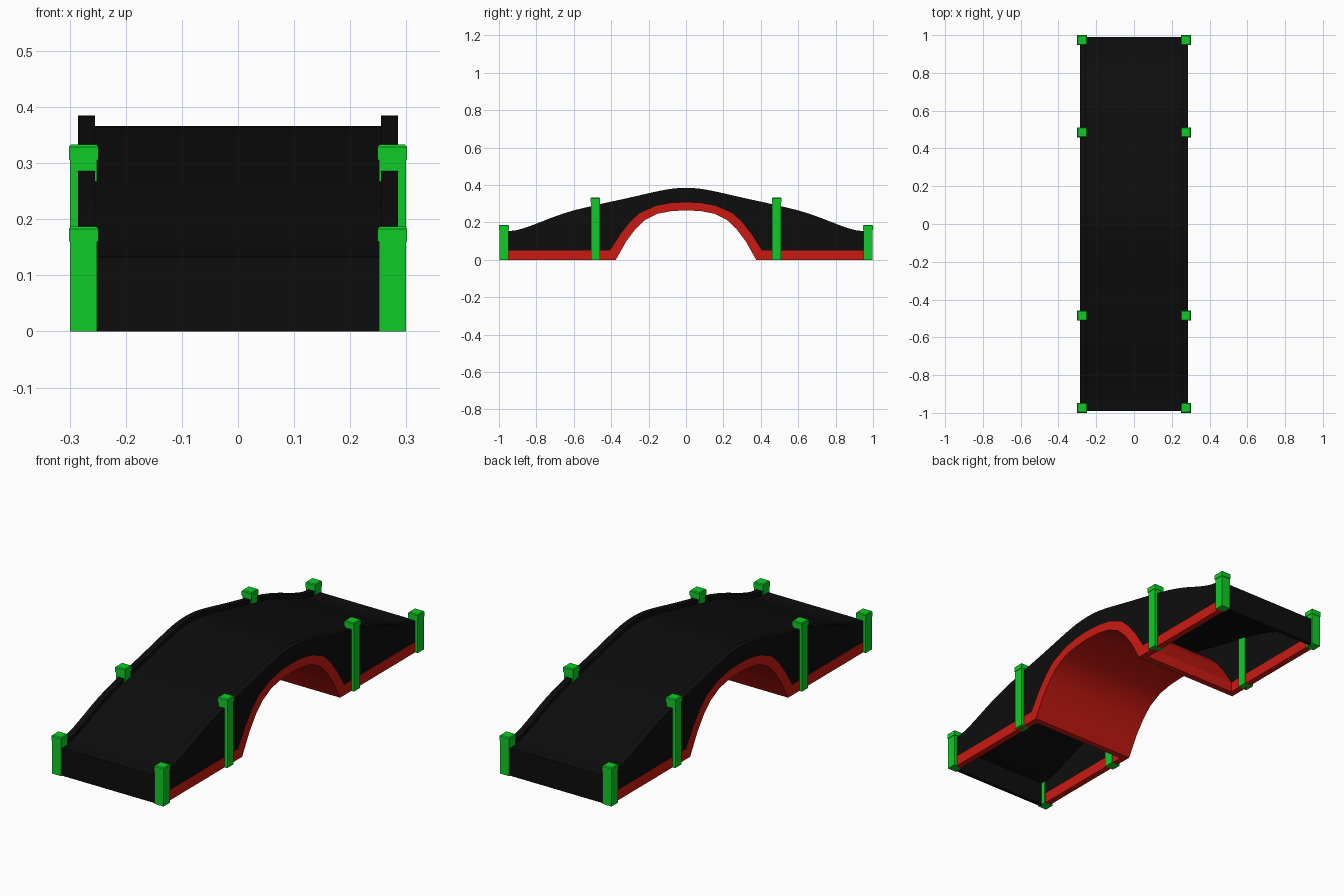
import bpy, bmesh, math

if "Cube" in bpy.data.objects:
    bpy.data.objects.remove(bpy.data.objects["Cube"])


def material(name, rgb):
    m = bpy.data.materials.new(name)
    m.diffuse_color = (*rgb, 1)
    m.use_nodes = True
    m.node_tree.nodes["Principled BSDF"].inputs["Base Color"].default_value = m.diffuse_color
    return m


BLACK = material("black", (0.004, 0.004, 0.004))
GREEN = material("green", (0.005, 0.6, 0.02))
RED = material("red", (0.6, 0.01, 0.006))


def finish(bm, name, mat, smooth=0):
    bmesh.ops.recalc_face_normals(bm, faces=bm.faces)
    me = bpy.data.meshes.new(name)
    bm.to_mesh(me)
    bm.free()
    ob = bpy.data.objects.new(name, me)
    bpy.context.collection.objects.link(ob)
    me.materials.append(mat)
    if smooth:
        bpy.ops.object.select_all(action='DESELECT')
        ob.select_set(True)
        bpy.context.view_layer.objects.active = ob
        bpy.ops.object.shade_smooth_by_angle(angle=math.radians(smooth))
    return ob


def prism(name, upper, lower, x0, x1, mat, smooth=0):
    """Extrude the closed (y, z) outline between two lines along x."""
    bm = bmesh.new()
    outline = upper + lower[::-1]
    face = bm.faces.new([bm.verts.new((x0, y, z)) for y, z in outline])
    ext = bmesh.ops.extrude_face_region(bm, geom=[face])
    moved = [g for g in ext["geom"] if isinstance(g, bmesh.types.BMVert)]
    bmesh.ops.translate(bm, verts=moved, vec=(x1 - x0, 0, 0))
    caps = [f for f in bm.faces if len(f.verts) > 4]
    bmesh.ops.triangulate(bm, faces=caps)
    return finish(bm, name, mat, smooth)


def add_box(bm, lo, hi, bevel=0):
    vs = bmesh.ops.create_cube(bm, size=1)["verts"]
    for v in vs:
        v.co = [(a + b) / 2 + c * (b - a) for a, b, c in zip(lo, hi, v.co)]
    if bevel:
        top = [e for e in {e for v in vs for e in v.link_edges}
               if all(v.co.z > hi[2] - 1e-5 for v in e.verts)]
        bmesh.ops.bevel(bm, geom=top, offset=bevel, segments=1, affect='EDGES')


def both_ways(half):
    return [(-y, z) for y, z in half[:0:-1]] + half


def shift(line, dz):
    return [(y, z + dz) for y, z in line]


# Profiles in (y, z), from the crown out to one end
top = both_ways([(0, .385), (.045, .383), (.085, .379), (.14, .369), (.19, .358),
                 (.26, .342), (.33, .326), (.4, .311), (.46, .298), (.51, .286),
                 (.59, .267), (.66, .246), (.73, .221), (.78, .201), (.83, .182),
                 (.87, .168), (.91, .158), (.95, .153), (.99, .152)])
arch_out = both_ways([(0, .307), (.08, .303), (.16, .288), (.25, .248), (.3, .2),
                      (.35, .137), (.405, .05)])
arch_in = both_ways([(0, .265), (.08, .26), (.15, .247), (.22, .212), (.27, .165),
                     (.32, .098), (.375, 0)])

# Side walls with raised lip, resting on the arch and sills
wall_base = [(-.99, .05)] + arch_out + [(.99, .05)]
for s, side in ((-1, "left"), (1, "right")):
    prism(side + "_wall", top, wall_base, s * .255, s * .285, BLACK, 25)

# Walking deck and closing end walls
prism("deck", shift(top, -.019), shift(top, -.039), -.256, .256, BLACK, 25)
for s, end in ((-1, "front"), (1, "back")):
    bm = bmesh.new()
    add_box(bm, (-.256, min(s * .972, s * .99), 0), (.256, max(s * .972, s * .99), .125))
    finish(bm, end + "_end_wall", BLACK)

# Arch lining with small feet at both sides
prism("arch", [(-.405, 0)] + arch_out + [(.405, 0)], arch_in, -.285, .285, RED, 25)

# Sills below the walls
for sx, side in ((-1, "left"), (1, "right")):
    for sy, end in ((-1, "front"), (1, "back")):
        xs, ys = sorted((sx * .255, sx * .285)), sorted((sy * .4, sy * .96))
        bm = bmesh.new()
        add_box(bm, (xs[0], ys[0], 0), (xs[1], ys[1], .05))
        finish(bm, f"{end}_{side}_sill", RED)

# Posts with bevelled caps
for sx, side in ((-1, "left"), (1, "right")):
    for y, h, kind in ((-.973, .187, "front_end"), (-.485, .333, "front_middle"),
                       (.485, .333, "back_middle"), (.973, .187, "back_end")):
        x = sx * .275
        bm = bmesh.new()
        add_box(bm, (x - .024, y - .024, 0), (x + .024, y + .024, h - .02))
        add_box(bm, (x - .0265, y - .0265, h - .027), (x + .0265, y + .0265, h), .004)
        finish(bm, f"{kind}_{side}_post", GREEN)
